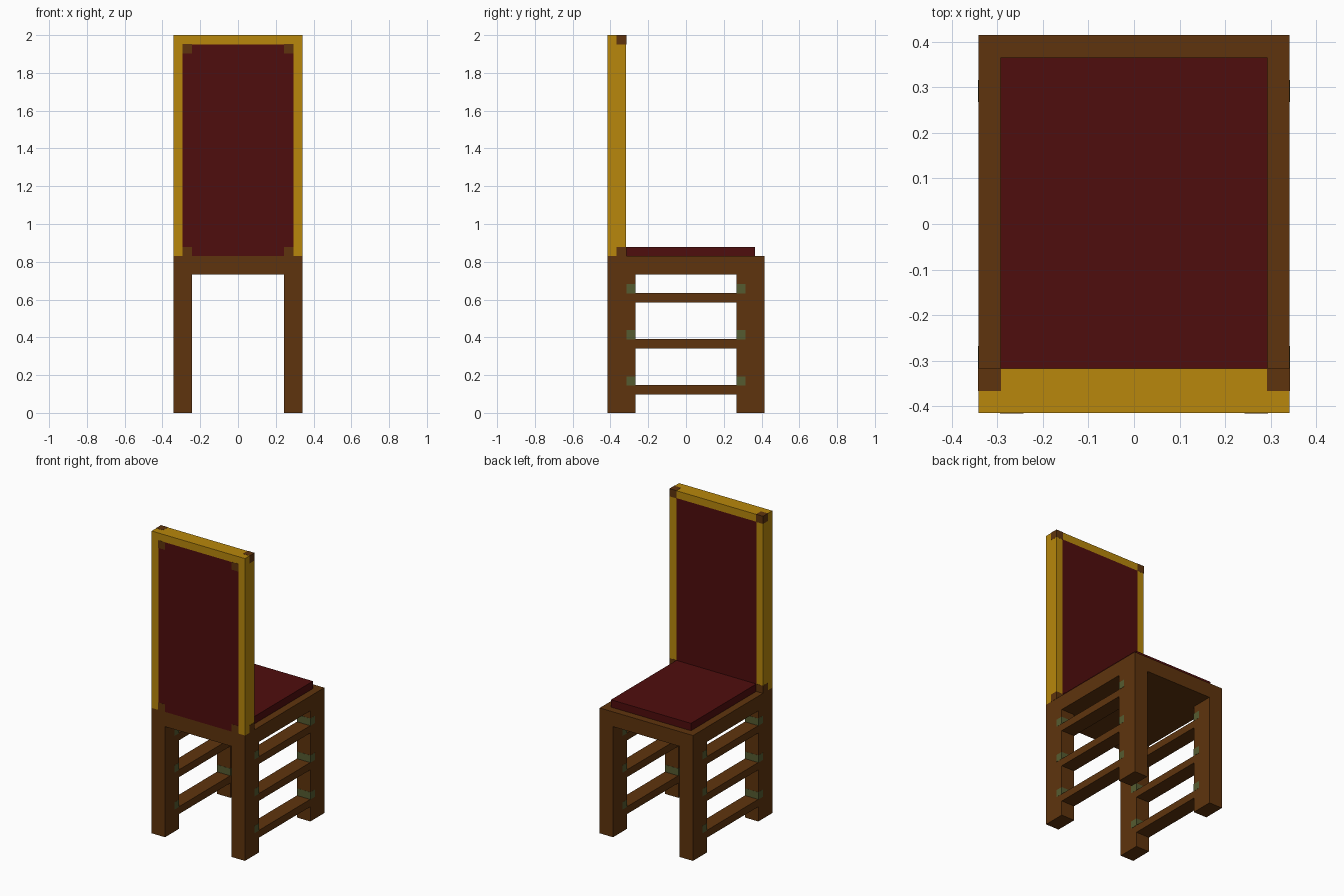
import bpy
import bmesh
from mathutils import Vector

cube = bpy.data.objects.get("Cube")
if cube:
    bpy.data.objects.remove(cube, do_unlink=True)

U = 2 / 41          # grid unit: the chair is 14 x 17 x 41 units
E = 0.02            # inlays stand proud by this fraction of a unit


def material(name, rgb):
    m = bpy.data.materials.new(name)
    m.use_nodes = True
    m.diffuse_color = (*rgb, 1)
    node = next(n for n in m.node_tree.nodes if n.type == 'BSDF_PRINCIPLED')
    node.inputs["Base Color"].default_value = (*rgb, 1)
    node.inputs["Roughness"].default_value = 0.8
    return m


wood = material("brown wood", (0.113, 0.034, 0.004))
gold = material("gold trim", (0.479, 0.242, 0.0035))
fabric = material("dark red fabric", (0.078, 0.004, 0.004))
green = material("muted green peg", (0.091, 0.105, 0.03))


def box(name, mat, x, y, z, grow=0.0):
    """Box from (min, max) ranges in grid units, centred on x = y = 0."""
    lo = Vector((min(x), min(y), min(z))) - Vector((grow,) * 3)
    hi = Vector((max(x), max(y), max(z))) + Vector((grow,) * 3)
    bm = bmesh.new()
    bmesh.ops.create_cube(bm, size=1)
    for v in bm.verts:
        v.co = Vector([(lo[i] if v.co[i] < 0 else hi[i]) * U for i in range(3)])
    me = bpy.data.meshes.new(name)
    bm.to_mesh(me)
    bm.free()
    me.materials.append(mat)
    ob = bpy.data.objects.new(name, me)
    bpy.context.collection.objects.link(ob)
    return ob


# Seat frame and cushion
box("seat_frame", wood, (-7, 7), (-8.5, 8.5), (15, 17))
box("seat_cushion", fabric, (-6, 6), (-6.5, 7.5), (17, 18))

# Backrest: upholstered panel, top rail
box("backrest_panel", fabric, (-6, 6), (-8.5, -6.5), (17, 40))
box("backrest_top_rail", gold, (-7, 7), (-8.5, -6.5), (40, 41))

for s, side in ((1, "left"), (-1, "right")):
    # Backrest posts with brown corner inlays
    box(f"backrest_post_{side}", gold, (6 * s, 7 * s), (-8.5, -6.5), (17, 40))
    for z, level in ((17, "lower"), (40, "upper")):
        box(f"post_corner_{level}_{side}", wood,
            (6 * s, 7 * s), (-7.5, -6.5), (z, z + 1), E)
    for z, level in ((17, "lower"), (39, "upper")):
        box(f"panel_corner_{level}_{side}", wood,
            (5 * s, 6 * s), (-8.5, -7.5), (z, z + 1), E)

    # Legs with green pegs above each rung
    for t, end in ((-1, "front"), (1, "back")):
        box(f"{end}_leg_{side}", wood, (5 * s, 7 * s), (5.5 * t, 8.5 * t), (0, 15))
        for i, z in enumerate((3, 8, 13), 1):
            box(f"{end}_peg_{i}_{side}", green,
                (5 * s, 7 * s), (5.5 * t, 6.45 * t), (z, z + 0.95), E)

    # Side rungs
    for i, z in enumerate((2, 7, 12), 1):
        box(f"rung_{i}_{side}", wood, (5 * s, 7 * s), (-5.5, 5.5), (z, z + 1))
